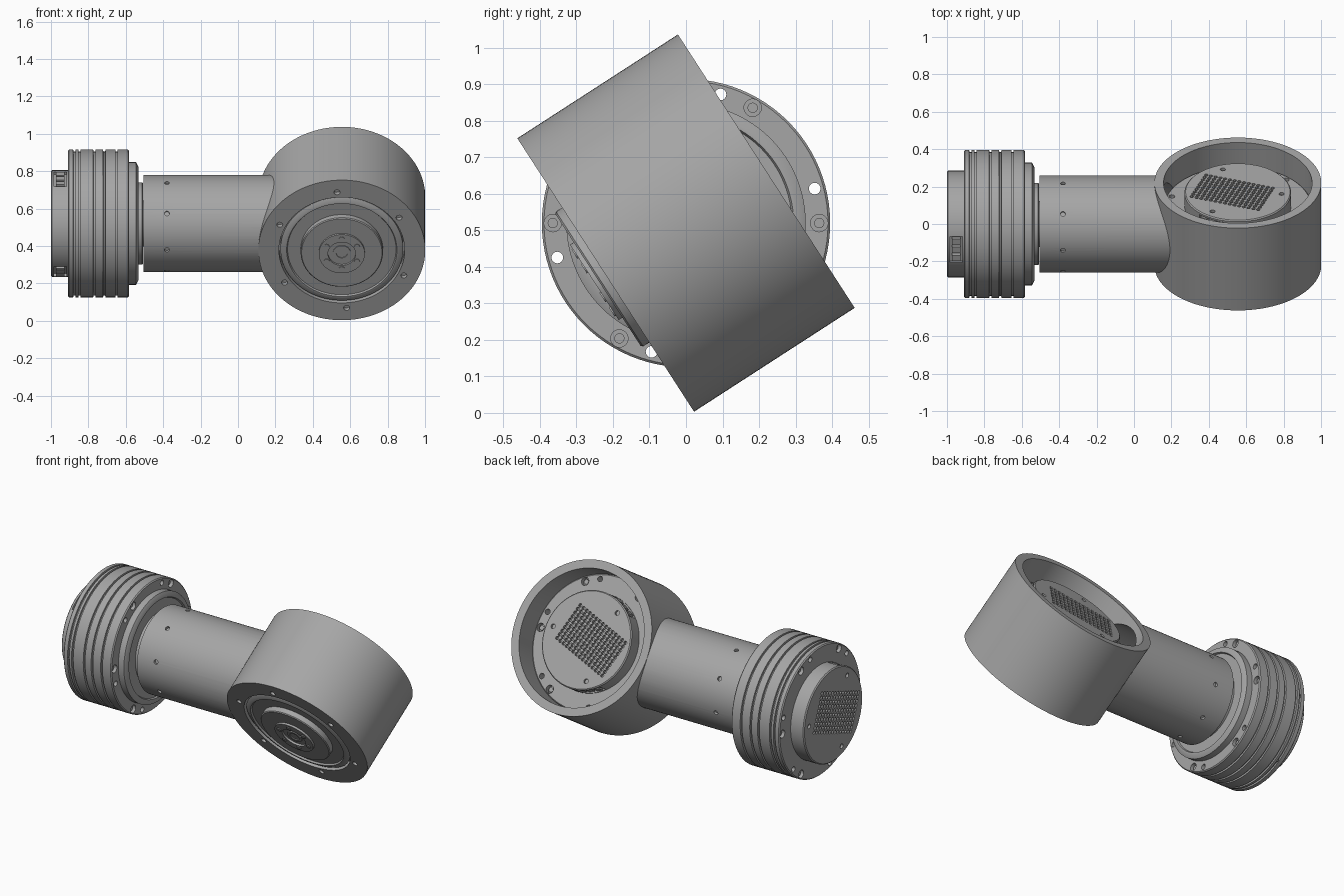
import bpy, bmesh, math
from mathutils import Matrix, Vector

cube = bpy.data.objects.get("Cube")
if cube:
    bpy.data.objects.remove(cube)

grey = bpy.data.materials.new("machined_grey")
grey.use_nodes = True
COLOUR = (0.38, 0.38, 0.38, 1)
grey.diffuse_color = COLOUR
grey.node_tree.nodes["Principled BSDF"].inputs["Base Color"].default_value = COLOUR


def finish(name, bm):
    bmesh.ops.recalc_face_normals(bm, faces=bm.faces)
    mesh = bpy.data.meshes.new(name)
    bm.to_mesh(mesh)
    bm.free()
    mesh.materials.append(grey)
    obj = bpy.data.objects.new(name, mesh)
    bpy.context.collection.objects.link(obj)
    return obj


def lathe(name, profile, closed=False, steps=96):
    """Spin (radius, z) points about the z axis."""
    bm = bmesh.new()
    vs = [bm.verts.new((r, 0, z)) for r, z in profile]
    pairs = list(zip(vs, vs[1:])) + ([(vs[-1], vs[0])] if closed else [])
    edges = [bm.edges.new(p) for p in pairs]
    bmesh.ops.spin(bm, geom=vs + edges, cent=(0, 0, 0), axis=(0, 0, 1),
                   angle=math.tau, steps=steps, use_duplicate=False)
    bmesh.ops.remove_doubles(bm, verts=bm.verts, dist=1e-5)
    return finish(name, bm)


def rod(bm, r, depth, matrix, sides=16):
    bmesh.ops.create_cone(bm, cap_ends=True, segments=sides, radius1=r,
                          radius2=r, depth=depth, matrix=matrix)


def box(bm, size, matrix):
    bmesh.ops.create_cube(bm, size=1, matrix=matrix @ Matrix.Diagonal((*size, 1)))


def polar(r, degrees, z):
    a = math.radians(degrees)
    return Matrix.Translation((r * math.cos(a), r * math.sin(a), z))


def turn(degrees, axis="Z"):
    return Matrix.Rotation(math.radians(degrees), 4, axis)


def select(obj):
    bpy.ops.object.select_all(action="DESELECT")
    obj.select_set(True)
    bpy.context.view_layer.objects.active = obj


def cut(obj, bm):
    cutter = finish("cutter", bm)
    cutter.hide_render = True
    mod = obj.modifiers.new("cut", "BOOLEAN")
    mod.operation, mod.solver, mod.object = "DIFFERENCE", "EXACT", cutter
    select(obj)
    bpy.ops.object.modifier_apply(modifier=mod.name)
    bpy.data.objects.remove(cutter)


def smooth(obj):
    select(obj)
    bpy.ops.object.shade_smooth_by_angle(angle=math.radians(30))


# Motor body: grooved drum with bolt holes, output side towards +z
R, BACK = 0.395, -0.327
profile = [(0, BACK), (R - 0.006, BACK), (R, BACK + 0.006)]
for z in (-0.292, -0.265, -0.185, -0.132, -0.067):
    profile += [(R, z - 0.006), (R - 0.011, z - 0.005), (R - 0.011, z + 0.005), (R, z + 0.006)]
profile += [(R, -0.006), (R - 0.006, 0), (0, 0)]
body = lathe("motor_body", profile)
bm = bmesh.new()
for k in range(6):
    rod(bm, 0.016, 0.8, polar(0.365, 15 + 60 * k, -0.16))
    for z in (0, BACK):
        rod(bm, 0.024, 0.06, polar(0.365, 60 * k, z))
cut(body, bm)

bm = bmesh.new()
for k in range(6):
    for z in (-0.024, BACK + 0.024):
        rod(bm, 0.014, 0.02, polar(0.365, 60 * k, z))
screws = finish("body_screws", bm)

# Output side: stepped flange, rotating disc and bolted hub
flange = lathe("output_flange", [(0, -0.01), (0.328, -0.01), (0.328, 0.038), (0.305, 0.05),
                                 (0.295, 0.05), (0.29, 0.04), (0.23, 0.04), (0, 0.04)])
disc = lathe("output_disc", [(0, 0.03), (0.22, 0.03), (0.22, 0.07), (0.215, 0.075), (0, 0.075)])
hub = lathe("output_hub", [(0, 0.05), (0.123, 0.05), (0.123, 0.087), (0.074, 0.087), (0.074, 0.06),
                           (0.047, 0.06), (0.047, 0.08), (0.03, 0.08), (0.03, 0.06), (0, 0.06)])
bm = bmesh.new()
for k in range(6):
    rod(bm, 0.015, 0.02, polar(0.094, 30 + 60 * k, 0.081))
hub_bolts = finish("hub_bolts", bm)

# Rear cap with vent grid, screw holes and side port notches
TOP = -0.417
cap = lathe("rear_cap", [(0, BACK + 0.01), (0.285, BACK + 0.01), (0.285, TOP + 0.006),
                         (0.279, TOP), (0, TOP)])
bm = bmesh.new()
panel = Matrix.Translation((-0.03, 0.005, TOP)) @ turn(20)
COLS, ROWS = 15, 10
for i in range(COLS):
    for j in range(ROWS):
        x = (i - (COLS - 1) / 2) * 0.027
        y = (j - (ROWS - 1) / 2) * 0.025
        rod(bm, 0.0108, 0.04, panel @ Matrix.Translation((x, y, 0)), 6)
for a in (125, 250, 5):
    rod(bm, 0.014, 0.03, polar(0.235, a, TOP))
PORTS = (120, 250)
for a in PORTS:
    box(bm, (0.06, 0.16, 0.066), polar(0.285, a, -0.367) @ turn(a))
cut(cap, bm)

bm = bmesh.new()
for a in PORTS:
    for y in (-0.05, 0, 0.05):
        box(bm, (0.035, 0.036, 0.045), polar(0.262, a, -0.367) @ turn(a)
            @ Matrix.Translation((0, y, 0)))
ports = finish("cap_ports", bm)

# Place the motor twice: at the arm's end and inside the housing
MID = 0.52
axis = Vector((0, -0.84, -0.543)).normalized()
up = axis.cross(Vector((1, 0, 0)))


def frame(x_dir, y_dir, z_dir, origin):
    m = Matrix((x_dir, y_dir, z_dir)).transposed().to_4x4()
    m.translation = origin
    return m


end_frame = frame((0, 1, 0), (0, 0, 1), (1, 0, 0), (-0.583, 0, MID))
house_frame = frame((1, 0, 0), up, axis, (0.555, 0, MID))
for part in (body, screws, flange, disc, hub, hub_bolts, cap, ports):
    smooth(part)
    twin = part.copy()
    bpy.context.collection.objects.link(twin)
    twin.name = "housed_" + part.name
    part.name = "end_" + part.name
    part.matrix_world = end_frame
    twin.matrix_world = house_frame @ Matrix.Translation((0, 0, 0.212))

# Housing: tilted drum, open at the rear, with a front lip
H = 0.262
housing = lathe("housing", [(0.446, -H), (0.446, H), (0.336, H), (0.336, 0.214),
                            (0.397, 0.214), (0.397, -H)], closed=True, steps=128)
bm = bmesh.new()
for k in range(6):
    rod(bm, 0.016, 0.05, polar(0.369, 34 + 60 * k, H))
rod(bm, 0.22, 0.44, Matrix.Translation((-0.42, 0, 0)) @ turn(90, "Y"), 64)
cut(housing, bm)
smooth(housing)
housing.matrix_world = house_frame

# Arm tube: hollow, closed at the motor end, trimmed by the housing bore
START, LENGTH = -0.505, 0.85
tube = lathe("arm_tube", [(0, 0), (0.259, 0), (0.259, LENGTH), (0.221, LENGTH),
                          (0.221, 0.03), (0, 0.03)])
to_x = frame((0, 1, 0), (0, 0, 1), (1, 0, 0), (START, 0, MID))
bm = bmesh.new()
for k in range(8):
    a = 168 - 45 * k
    rod(bm, 0.013, 0.03, polar(0.259, a, 0.125) @ turn(a) @ turn(90, "Y"))
rod(bm, 0.42, 0.9, to_x.inverted() @ house_frame, 128)
cut(tube, bm)
smooth(tube)
tube.matrix_world = to_x
